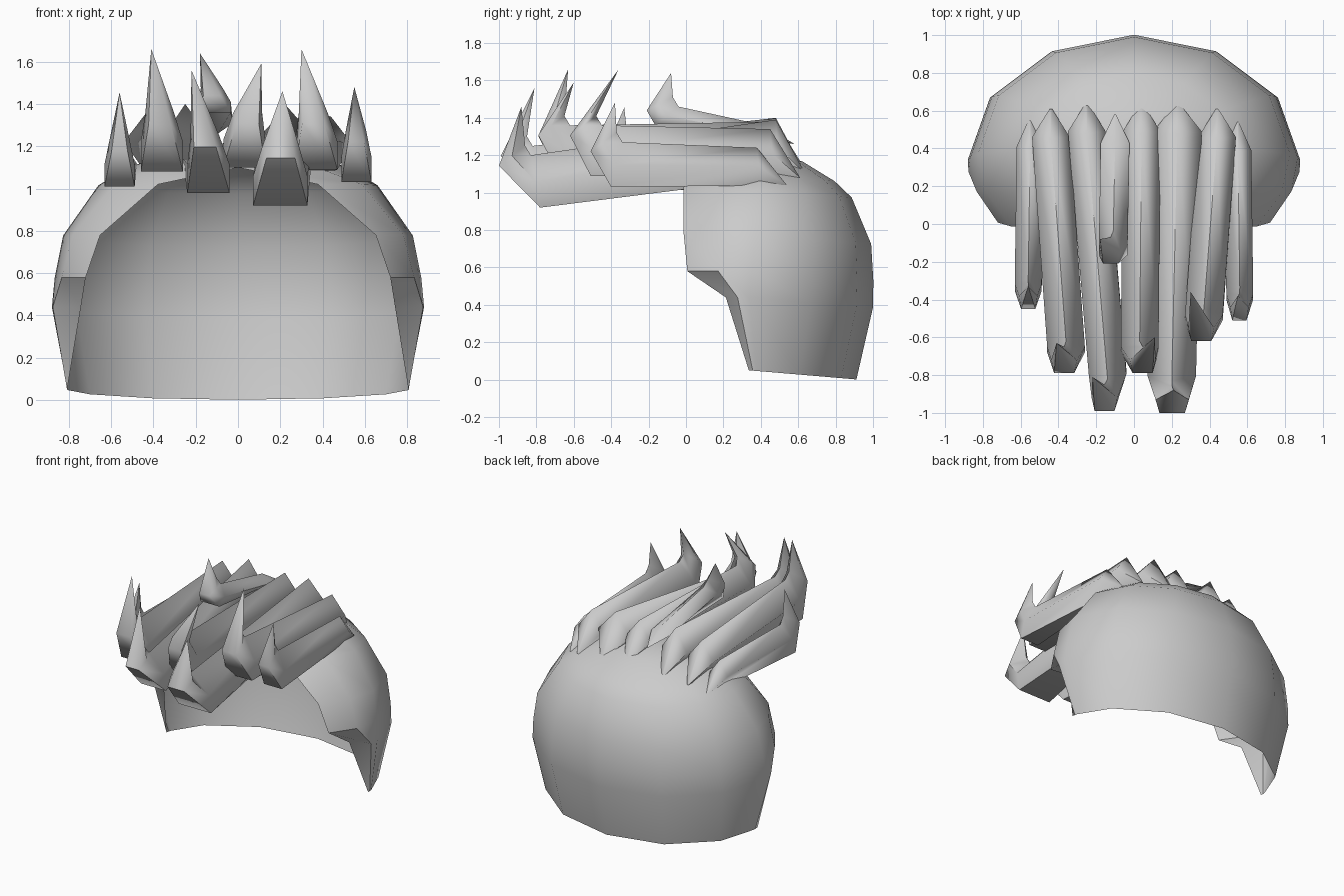
import bpy, bmesh
from math import sin, cos, radians

if "Cube" in bpy.data.objects:
    bpy.data.objects.remove(bpy.data.objects["Cube"])


def finish(name, bm, angle):
    bmesh.ops.remove_doubles(bm, verts=bm.verts, dist=0.0005)
    bmesh.ops.recalc_face_normals(bm, faces=bm.faces)
    me = bpy.data.meshes.new(name)
    bm.to_mesh(me)
    bm.free()
    ob = bpy.data.objects.new(name, me)
    bpy.context.collection.objects.link(ob)
    bpy.ops.object.select_all(action='DESELECT')
    bpy.context.view_layer.objects.active = ob
    ob.select_set(True)
    bpy.ops.object.shade_smooth_by_angle(angle=radians(angle))
    return ob


# Scalp cap: open shell made of rings (radius factor, height, end angle, rim pinch)
rings = [(0.92, 0.05, 87, 1.0), (1.0, 0.44, 101, 0.86), (0.985, 0.58, 122, 0.98),
         (0.94, 0.78, 128, 1.0), (0.75, 1.02, 145, 1.0), (0.60, 1.10, 180, 1.0),
         (0.33, 1.19, 180, 1.0), (0.0, 1.23, 180, 1.0)]
bm = bmesh.new()
rows = []
for r, z, end, pinch in rings:
    m = min(90, end - 4)
    half = [0, 30, 60, m, (m + end) / 2, end]
    row = []
    for a in [-h for h in half[:0:-1]] + half:
        t = radians(a)
        x = 0.88 * r * sin(t) * (pinch if abs(a) == end else 1)
        y = 0.34 + 0.66 * r * cos(t) + 0.09 * (z - 0.45)
        row.append(bm.verts.new((x, y, z - 0.085 * max(0, y - 0.34))))
    rows.append(row)
for a, b in zip(rows, rows[1:]):
    for i in range(len(a) - 1):
        bm.faces.new((a[i], a[i + 1], b[i + 1], b[i]))
finish("scalp_cap", bm, 40)


# Lock: pentagon sections from wedge root to bend, then an upturned point
def lock(name, x0, x1, w, yr, zt0, zb0, yf, zt1, zb1, tip):
    h = zt1 - zb1
    k = min(1.0, h / 0.24)
    bend = 0.22 if zb1 < 1.0 else 0.11 * k
    sections = [  # x, mid width, base width, mid shift in y, ridge (y, z), base (y, z)
        (x0, w * 0.95, w * 0.06, -0.07, (yr, zt0), (yr + 0.16, zb0)),
        (x1, w * 0.95, w * 0.95, 0, (yf + 0.17, zt1), (yf + bend, zb1)),
        (x1 * 0.8 + tip[0] * 0.2, w * 0.65, w * 0.5, 0,
         (yf + 0.14, zt1 + 0.05), (yf, zb1 + 0.8 * h)),
    ]
    bm = bmesh.new()
    loops = []
    for x, mw, bw, dy, (ty, tz), (by, bz) in sections:
        pts = [(0, 1, 0), (mw, 0.5, dy), (bw, 0, 0), (-bw, 0, 0), (-mw, 0.5, dy)]
        loops.append([bm.verts.new((x + px, by + (ty - by) * f + d, bz + (tz - bz) * f))
                      for px, f, d in pts])
    for a, b in zip(loops, loops[1:]):
        for i in range(5):
            j = (i + 1) % 5
            bm.faces.new((a[i], a[j], b[j], b[i]))
    # wedge-shaped root, split down its middle
    r = loops[0]
    bm.faces.new((r[0], r[1], r[2]))
    bm.faces.new((r[0], r[2], r[3]))
    bm.faces.new((r[0], r[3], r[4]))
    t = bm.verts.new(tip)
    for i in range(5):
        bm.faces.new((loops[-1][i], loops[-1][(i + 1) % 5], t))
    finish(name, bm, 65)


locks = [
    ("left_outer_lock", -0.55, -0.56, 0.075, 0.40, 1.22, 1.02, -0.45, 1.22, 1.01, (-0.56, -0.33, 1.455)),
    ("left_lock", -0.44, -0.36, 0.105, 0.45, 1.35, 1.09, -0.79, 1.36, 1.08, (-0.41, -0.63, 1.66)),
    ("left_long_lock", -0.25, -0.14, 0.105, 0.48, 1.40, 1.10, -0.99, 1.25, 0.98, (-0.22, -0.81, 1.56)),
    ("middle_lock", 0.04, 0.03, 0.105, 0.48, 1.38, 1.12, -0.79, 1.36, 1.10, (0.11, -0.60, 1.59)),
    ("right_long_lock", 0.23, 0.20, 0.135, 0.48, 1.39, 1.10, -1.0, 1.20, 0.92, (0.21, -0.88, 1.46)),
    ("right_lock", 0.44, 0.37, 0.105, 0.45, 1.34, 1.08, -0.62, 1.36, 1.09, (0.30, -0.36, 1.66)),
    ("right_outer_lock", 0.55, 0.56, 0.075, 0.38, 1.24, 1.04, -0.51, 1.27, 1.03, (0.55, -0.38, 1.48)),
    ("top_short_lock", -0.10, -0.11, 0.08, 0.42, 1.36, 1.26, -0.21, 1.46, 1.36, (-0.18, -0.08, 1.64)),
]
for args in locks:
    lock(*args)
